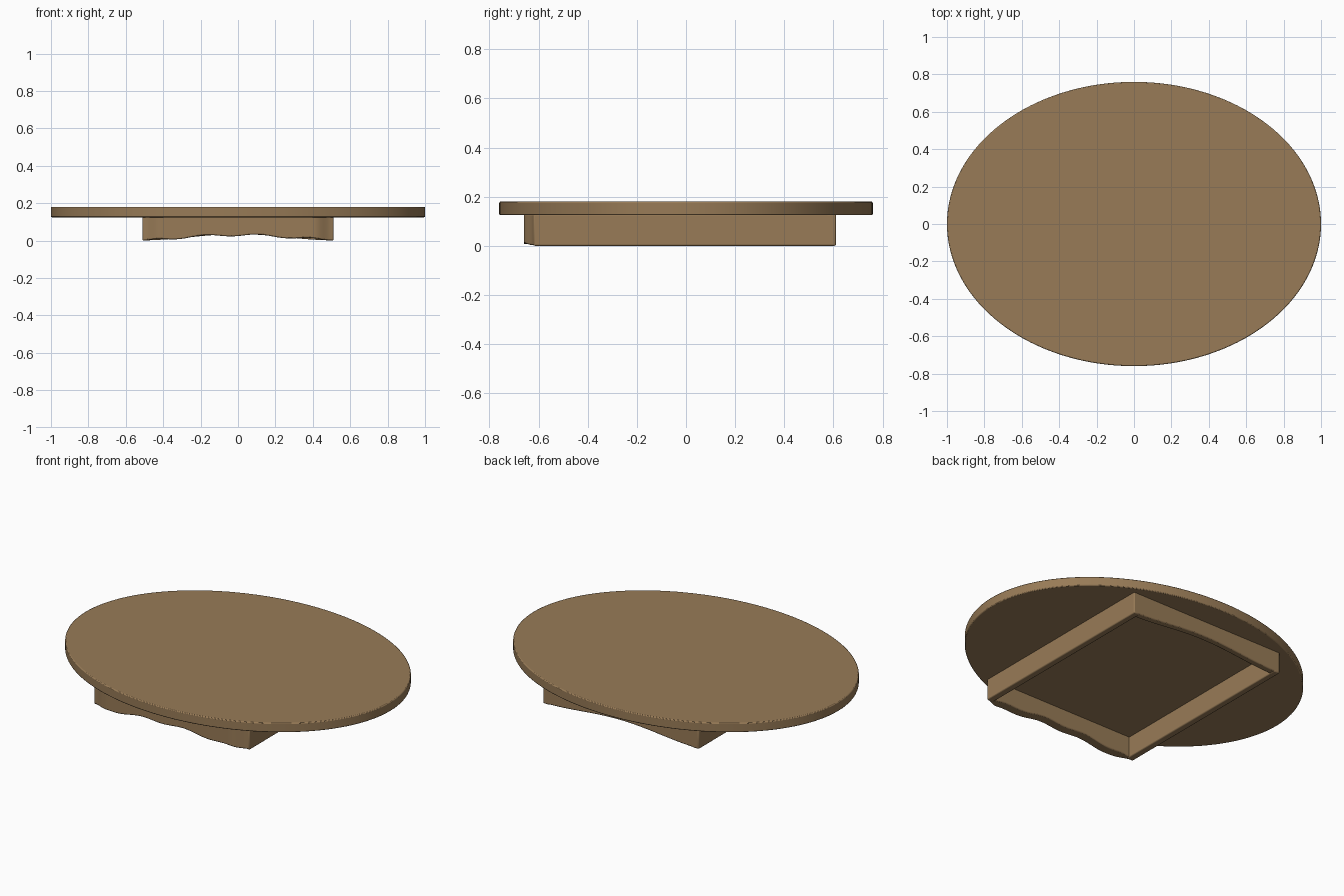
import bpy
import bmesh
import math

if "Cube" in bpy.data.objects:
    bpy.data.objects.remove(bpy.data.objects["Cube"], do_unlink=True)

wood = bpy.data.materials.new("warm_brown_wood")
wood.use_nodes = True
COLOUR = (0.314, 0.198, 0.095, 1)
wood.diffuse_color = COLOUR
wood.node_tree.nodes["Principled BSDF"].inputs["Base Color"].default_value = COLOUR

HALF_X, FRONT, BACK = 0.51, -0.62, 0.61
UNDER, TOP = 0.125, 0.18
THICK = 0.04


def finish(name, bm, bevel):
    bmesh.ops.recalc_face_normals(bm, faces=bm.faces)
    mesh = bpy.data.meshes.new(name)
    bm.to_mesh(mesh)
    bm.free()
    mesh.materials.append(wood)
    obj = bpy.data.objects.new(name, mesh)
    bpy.context.collection.objects.link(obj)
    mod = obj.modifiers.new("soft_edges", 'BEVEL')
    mod.width = bevel
    mod.segments = 2
    mod.limit_method = 'ANGLE'
    mod.angle_limit = math.radians(50)
    bpy.ops.object.select_all(action='DESELECT')
    obj.select_set(True)
    bpy.context.view_layer.objects.active = obj
    bpy.ops.object.shade_smooth_by_angle(angle=math.radians(40))
    return obj


def cross_rail(name, section, steps):
    """Loft a rail along x; section(x) gives outer y, inner y and bottom z."""
    bm = bmesh.new()
    rings = []
    for i in range(steps + 1):
        x = HALF_X * (2 * i / steps - 1)
        outer, inner, low = section(x)
        corners = ((outer, low), (outer, UNDER + 0.005),
                   (inner, UNDER + 0.005), (inner, low))
        rings.append([bm.verts.new((x, y, z)) for y, z in corners])
    for a, b in zip(rings, rings[1:]):
        for k in range(4):
            n = (k + 1) % 4
            bm.faces.new((a[k], a[n], b[n], b[k]))
    bm.faces.new(rings[0])
    bm.faces.new(rings[-1])
    return finish(name, bm, 0.006)


def arch(x):
    return 0.5 + 0.5 * math.cos(math.pi * x / HALF_X)


# Front apron: bowed forward, with an uneven carved lower edge
def front_section(x):
    bow = min(1, (HALF_X - abs(x)) / 0.1)
    bow = bow * bow * (3 - 2 * bow)
    low = 0.002 + 0.027 * arch(x) ** 0.7 + 0.006 * bow * math.cos(x * 22 - 2.4)
    return FRONT - 0.04 * bow, FRONT + 0.02, max(low, 0.002)


# Back rail: straight, with a shallow arched lower edge
def back_section(x):
    return BACK, BACK - THICK, 0.002 + 0.033 * arch(x)


cross_rail("front_apron", front_section, 60)
cross_rail("back_rail", back_section, 32)

# Side rails
for side, sign in (("left", 1), ("right", -1)):
    bm = bmesh.new()
    bmesh.ops.create_cube(bm, size=1)
    for v in bm.verts:
        v.co.x = sign * (HALF_X - THICK / 2) + v.co.x * THICK
        v.co.y = BACK if v.co.y > 0 else FRONT
        v.co.z = UNDER + 0.005 if v.co.z > 0 else 0
    finish(side + "_side_rail", bm, 0.006)

# Oval tabletop
bm = bmesh.new()
bmesh.ops.create_cone(bm, cap_ends=True, segments=128, radius1=1, radius2=1, depth=1)
for v in bm.verts:
    v.co.y *= 0.76
    v.co.z = TOP if v.co.z > 0 else UNDER
finish("oval_tabletop", bm, 0.005)
